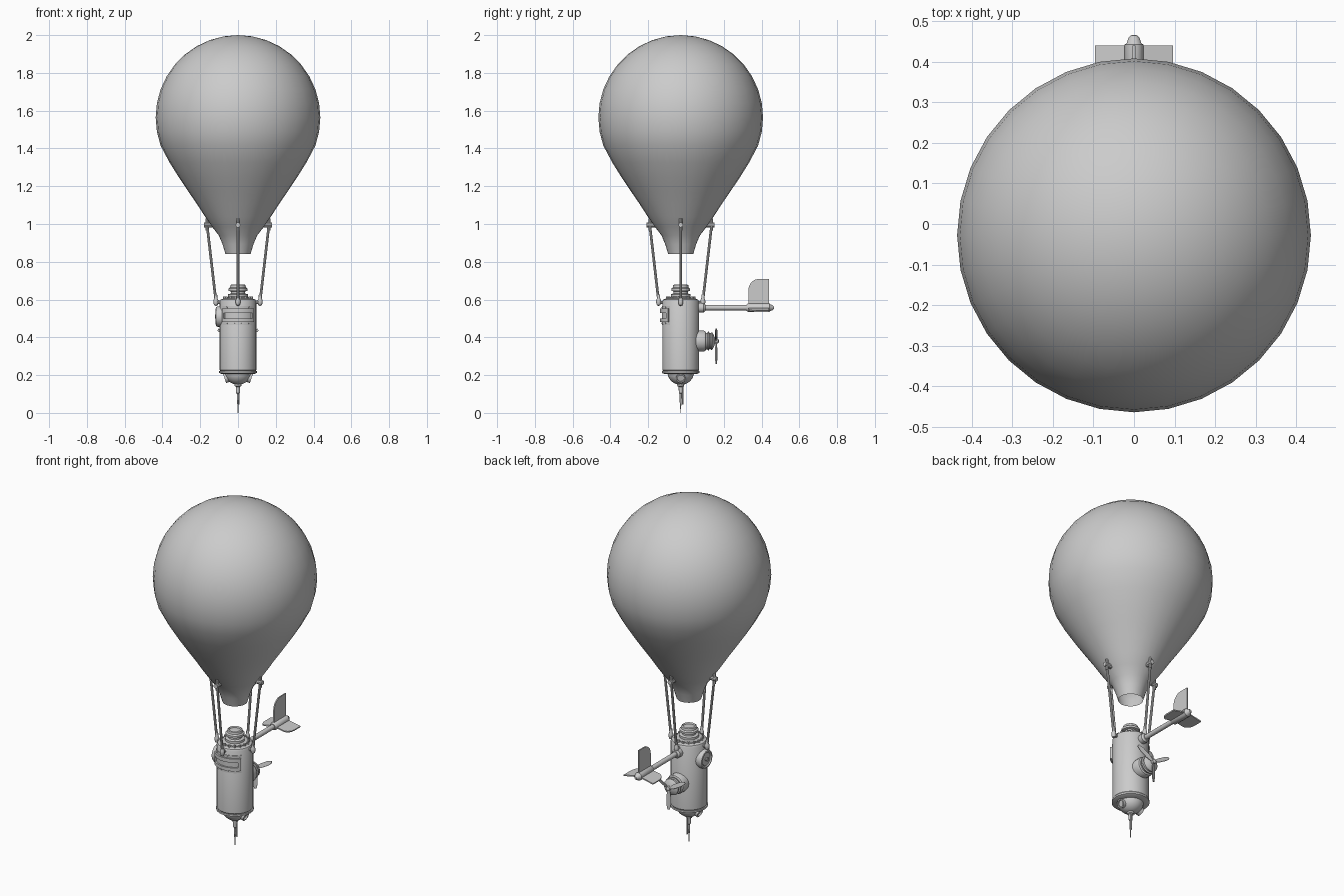
import bpy, bmesh, math
from mathutils import Vector, Matrix

if "Cube" in bpy.data.objects:
    bpy.data.objects.remove(bpy.data.objects["Cube"])

CY = -0.028                       # vertical axis of balloon and capsule
grey = bpy.data.materials.new("plain_grey")
grey.diffuse_color = (0.6, 0.6, 0.6, 1)
grey.use_nodes = True
grey.node_tree.nodes["Principled BSDF"].inputs["Base Color"].default_value = grey.diffuse_color


def finish(name, bm, smooth=True):
    bmesh.ops.remove_doubles(bm, verts=bm.verts, dist=1e-5)
    bmesh.ops.recalc_face_normals(bm, faces=bm.faces)
    me = bpy.data.meshes.new(name)
    bm.to_mesh(me)
    bm.free()
    ob = bpy.data.objects.new(name, me)
    bpy.context.collection.objects.link(ob)
    me.materials.append(grey)
    if smooth:
        bpy.ops.object.select_all(action='DESELECT')
        ob.select_set(True)
        bpy.context.view_layer.objects.active = ob
        bpy.ops.object.shade_smooth_by_angle(angle=math.radians(35))
    return ob


def lathe(name, profile, origin, axis=(0, 0, 1), n=24):
    """Spin (radius, height) points round an axis through origin."""
    bm = bmesh.new()
    vs = [bm.verts.new((r, 0, h)) for r, h in profile]
    es = [bm.edges.new(p) for p in zip(vs, vs[1:])]
    bmesh.ops.spin(bm, geom=vs + es, cent=(0, 0, 0), axis=(0, 0, 1),
                   angle=2 * math.pi, steps=n)
    rot = Vector((0, 0, 1)).rotation_difference(Vector(axis)).to_matrix().to_4x4()
    bm.transform(Matrix.Translation(origin) @ rot)
    return finish(name, bm)


def rod(name, a, b, r, n=10):
    d = Vector(b) - Vector(a)
    return lathe(name, [(0, 0), (r, 0), (r, d.length), (0, d.length)], a, d, n)


def plate(name, pts, thick, matrix):
    """Flat outline in local XZ, extruded along local Y."""
    bm = bmesh.new()
    f = bm.faces.new([bm.verts.new((x, -thick / 2, z)) for x, z in pts])
    g = bmesh.ops.extrude_face_region(bm, geom=[f])['geom']
    bmesh.ops.translate(bm, vec=(0, thick, 0),
                        verts=[v for v in g if isinstance(v, bmesh.types.BMVert)])
    bm.transform(matrix)
    return finish(name, bm, False)


def curved_band(name, r0, r1, z0, z1, a0, a1, steps=12):
    """Solid arc band on the capsule, angles measured from the front."""
    bm = bmesh.new()
    rings = []
    for i in range(steps + 1):
        a = math.radians(a0 + (a1 - a0) * i / steps)
        rings.append([bm.verts.new((r * math.sin(a), CY - r * math.cos(a), z))
                      for r, z in ((r0, z0), (r1, z0), (r1, z1), (r0, z1))])
    for p, q in zip(rings, rings[1:]):
        for k in range(4):
            bm.faces.new((p[k], p[(k + 1) % 4], q[(k + 1) % 4], q[k]))
    bm.faces.new(rings[0])
    bm.faces.new(rings[-1])
    return finish(name, bm)


# Balloon envelope: round crown, tapering to an open neck
R, ZC = 0.436, 1.564
crown = [(R * math.sin(math.radians(a)), ZC + R * math.cos(math.radians(a)))
         for a in range(0, 112, 10)]
neck = [(0.362, 1.325), (0.312, 1.245), (0.265, 1.175), (0.217, 1.105), (0.175, 1.04),
        (0.137, 0.985), (0.102, 0.94), (0.082, 0.893), (0.066, 0.84)]
lathe("balloon", crown + neck, (0, CY, 0), n=32)

# Capsule body with lower rim and dome
lathe("capsule", [(0, 0.605), (0.078, 0.605), (0.092, 0.6), (0.097, 0.59), (0.097, 0.227),
                  (0.092, 0.22), (0, 0.22)], (0, CY, 0), n=32)
lathe("lower_rim", [(0, 0.222), (0.1, 0.222), (0.1, 0.212), (0.085, 0.205), (0, 0.205)],
      (0, CY, 0), n=32)
dome = [(0.07 * math.cos(math.radians(a)), 0.215 - 0.066 * math.sin(math.radians(a)))
        for a in range(0, 91, 10)]
lathe("bottom_dome", dome, (0, CY, 0))
for s in (-1, 1):
    lathe("dome_porthole", [(0, 0.008), (0.018, 0.008), (0.018, 0.016), (0.025, 0.016),
                            (0.025, -0.02)], (s * 0.056, CY, 0.187), (s, 0, -0.35), 16)

# Probe below the dome
lathe("probe", [(0, 0.16), (0.02, 0.16), (0.018, 0.142), (0.011, 0.138), (0.01, 0.105),
                (0.006, 0.1), (0.005, 0.05), (0.003, 0.045), (0.002, 0), (0, 0)],
      (0, CY, 0), n=12)
rod("side_probe", (0.004, CY + 0.012, 0.14), (0.004, CY + 0.012, 0.045), 0.004, 8)

# Top hatch with bolts
lathe("hatch", [(0, 0.6), (0.072, 0.6), (0.072, 0.612), (0.052, 0.615), (0.052, 0.628),
                (0.038, 0.632), (0.038, 0.643), (0.05, 0.646), (0.05, 0.658), (0.042, 0.664),
                (0.04, 0.676), (0.034, 0.68), (0.03, 0.672), (0, 0.678)], (0, CY, 0))
for i in range(16):
    a = 2 * math.pi * (i + 0.5) / 16
    p = (0.074 * math.cos(a), CY + 0.074 * math.sin(a))
    rod("hatch_bolt", (*p, 0.6), (*p, 0.617), 0.007, 6)

# Front visor: backing plate, frame and slit surround
curved_band("visor_plate", 0.09, 0.1, 0.465, 0.567, -55, 55)
for z0, z1 in ((0.53, 0.552), (0.48, 0.5)):
    curved_band("visor_bar", 0.095, 0.109, z0, z1, -50, 50)
for s in (-1, 1):
    curved_band("visor_end", 0.095, 0.109, 0.48, 0.552, s * 44, s * 52, 2)
    for z in (0.474, 0.558):
        for a in (12, 36):
            t = math.radians(s * a)
            d = Vector((math.sin(t), -math.cos(t), 0))
            c = Vector((0, CY, z))
            rod("visor_rivet", c + d * 0.095, c + d * 0.103, 0.004, 6)

# Round side hatch
lathe("side_hatch", [(0, 0.108), (0.02, 0.114), (0.036, 0.112), (0.042, 0.118), (0.05, 0.116),
                     (0.054, 0.108), (0.054, 0.075)], (0, CY, 0.51), (-1, 0, 0))
rod("hatch_knob", (-0.1, CY, 0.51), (-0.122, CY, 0.51), 0.01)

# Four suspension sets: bracket, pin, rope and lower knot
for i in range(4):
    d = Vector((1, 0, 0))
    d.rotate(Matrix.Rotation(i * math.pi / 2, 3, 'Z'))
    c = Vector((0, CY, 0))
    at = lambda r, z: c + d * r + Vector((0, 0, z))
    rod("bracket", at(0.11, 0.995), at(0.18, 0.995), 0.013)
    rod("bracket_pin", at(0.163, 0.965), at(0.163, 1.028), 0.009)
    rod("rope", at(0.162, 0.98), at(0.118, 0.6), 0.007, 8)
    lathe("rope_knot", [(0, -0.022), (0.009, -0.018), (0.013, -0.006), (0.013, 0.008),
                        (0.008, 0.02), (0.007, 0.04), (0, 0.04)], at(0.117, 0.588), n=12)
    rod("knot_lug", at(0.085, 0.585), at(0.117, 0.585), 0.009)

# Tail boom, hub and fins
BZ = 0.557
Y = (0, 1, 0)
lathe("boom_mount", [(0, 0), (0.026, 0), (0.026, 0.03), (0.018, 0.04), (0, 0.04)],
      (0, 0.062, BZ), Y, 16)
rod("tail_boom", (0, 0.06, BZ), (0, 0.33, BZ), 0.014, 12)
lathe("tail_hub", [(0, 0.32), (0.017, 0.32), (0.023, 0.33), (0.023, 0.442), (0.018, 0.446),
                   (0.014, 0.458), (0.007, 0.465), (0, 0.466)], (0, 0, BZ), Y, 16)


def fin(name, length, direction):
    pts = [(0.44, 0), (0.44, length)]
    pts += [(0.385 - 0.055 * math.sin(t), length * (0.6 + 0.4 * math.cos(t)))
            for t in (math.radians(k) for k in range(0, 91, 18))]
    pts += [(0.33, 0)]
    up = Vector(direction).normalized()
    along = Vector(Y)
    m = Matrix((along, up.cross(along), up)).transposed().to_4x4()
    m.translation = (0, 0, BZ)
    plate(name, pts, 0.007, m)


fin("rudder", 0.152, (0, 0, 1))
for s in (-1, 1):
    fin("tail_plane", 0.097, (s, 0, -0.2))

# Rear motor with cooling ribs
MZ = 0.38
lathe("motor", [(0, 0), (0.055, 0), (0.056, 0.04), (0.052, 0.05), (0.044, 0.054), (0.044, 0.062),
                (0.05, 0.064), (0.05, 0.07), (0.042, 0.072), (0.042, 0.078), (0.046, 0.08),
                (0.046, 0.086), (0.034, 0.094), (0.02, 0.1), (0.012, 0.102), (0.012, 0.118),
                (0.006, 0.122), (0, 0.122)], (0, 0.052, MZ), Y)

# Three-bladed propeller
blade = [(-0.005, 0), (0.005, 0), (0.012, -0.045), (0.012, -0.095), (0.006, -0.122),
         (-0.006, -0.122), (-0.012, -0.095), (-0.012, -0.045)]
for i in range(3):
    m = (Matrix.Translation((0, 0.16, MZ)) @ Matrix.Rotation(i * math.tau / 3, 4, 'Y')
         @ Matrix.Rotation(math.radians(20), 4, 'Z'))
    plate("propeller_blade", blade, 0.004, m)
